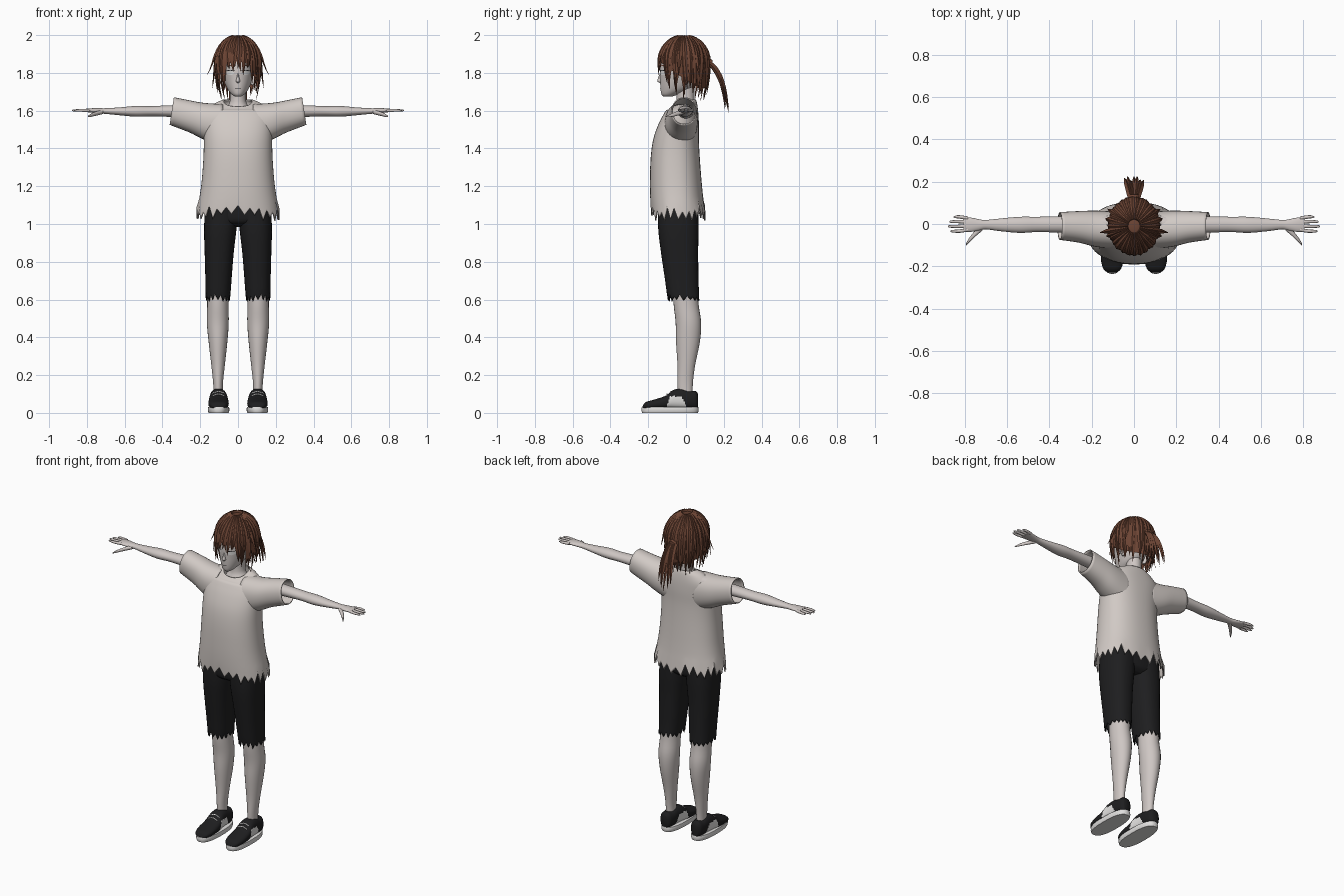
import bpy, bmesh, math, random
from mathutils import Vector

random.seed(4)
if "Cube" in bpy.data.objects:
    bpy.data.objects.remove(bpy.data.objects["Cube"])


def material(name, r, g, b):
    m = bpy.data.materials.new(name)
    m.use_nodes = True
    m.diffuse_color = (r, g, b, 1)
    bsdf = m.node_tree.nodes["Principled BSDF"]
    bsdf.inputs["Base Color"].default_value = (r, g, b, 1)
    bsdf.inputs["Roughness"].default_value = 0.9
    return m


SKIN = material("pale skin", 0.62, 0.57, 0.55)
CLOTH = material("off white cloth", 0.64, 0.59, 0.56)
BLACK = material("black cloth", 0.013, 0.013, 0.014)
HAIR = material("brown hair", 0.15, 0.058, 0.034)
WHITE = material("white", 0.75, 0.74, 0.73)


def finish(bm, name, mats, mirror=False, thick=0, rule=None, angle=50):
    bmesh.ops.recalc_face_normals(bm, faces=bm.faces)
    me = bpy.data.meshes.new(name)
    bm.to_mesh(me)
    bm.free()
    for m in mats:
        me.materials.append(m)
    if rule:
        for p in me.polygons:
            p.material_index = rule(p.center)
    me.shade_smooth()
    me.set_sharp_from_angle(angle=math.radians(angle))
    ob = bpy.data.objects.new(name, me)
    bpy.context.scene.collection.objects.link(ob)
    if mirror:
        ob.modifiers.new("Mirror", 'MIRROR')
    if thick:
        mod = ob.modifiers.new("Solidify", 'SOLIDIFY')
        mod.thickness = thick
        mod.offset = 0
    return ob


def smooth(rings, steps):
    """Catmull-Rom interpolation of ring parameters."""
    out = []
    last = len(rings) - 1
    for i in range(last):
        quad = [rings[max(0, min(last, i + k))] for k in (-1, 0, 1, 2)]
        for s in range(steps):
            t = s / steps
            out.append([b + 0.5 * t * (c - a + t * (2 * a - 5 * b + 4 * c - d
                        + t * (3 * (b - c) + d - a))) for a, b, c, d in zip(*quad)])
    return out + [list(rings[-1])]


def loft(name, axis, rings, mat, n=24, p=2.0, steps=4, caps=True, warp=None, jag=None, **kw):
    """Rings are (position on axis, low and high of the two other coordinates)."""
    bm = bmesh.new()
    teeth = []
    if jag:
        teeth = [random.uniform(0.5, 1) * jag if i % 2 else random.uniform(0, 0.25) * jag for i in range(n)]
    rows = []
    for s, a0, a1, b0, b1 in smooth(rings, steps):
        row = []
        for i in range(n):
            ang = math.tau * i / n
            c, d = math.cos(ang), math.sin(ang)
            a = (a0 + a1) / 2 + (a1 - a0) / 2 * math.copysign(abs(c) ** (2 / p), c)
            b = (b0 + b1) / 2 + (b1 - b0) / 2 * math.copysign(abs(d) ** (2 / p), d)
            v = Vector({'x': (s, a, b), 'y': (a, s, b), 'z': (a, b, s)}[axis])
            if teeth:
                v.z += teeth[i] * max(0, 1 - (s - rings[0][0]) / (jag * 1.4))
            if warp:
                v = warp(v)
            row.append(bm.verts.new(v))
        rows.append(row)
    for r, q in zip(rows, rows[1:]):
        for i in range(n):
            j = (i + 1) % n
            bm.faces.new((r[i], r[j], q[j], q[i]))
    if caps:
        bm.faces.new(rows[0])
        bm.faces.new(rows[-1])
    return finish(bm, name, mat if isinstance(mat, list) else [mat], **kw)


# Shirt with torn hem, dipped neckline and wide sleeves
def neckline(v):
    if v.z > 1.6 and v.y < 0:
        v.z += 0.5 * v.y * (v.z - 1.6) / 0.055
    if v.z < 1.1 and v.y < -0.1 and abs(v.x) < 0.13:
        v.z += 0.02 * (1.1 - v.z) / 0.08
    return v


loft("shirt_body", 'z', [
    (1.015, -.217, .217, -.182, .1), (1.12, -.204, .204, -.186, .09),
    (1.22, -.19, .19, -.188, .08), (1.35, -.18, .18, -.184, .07),
    (1.45, -.178, .178, -.17, .065), (1.53, -.18, .18, -.142, .065),
    (1.59, -.175, .175, -.11, .062), (1.635, -.125, .125, -.085, .056),
    (1.657, -.075, .075, -.072, .05)], CLOTH,
    n=52, p=2.3, caps=False, warp=neckline, jag=0.09, thick=0.006)


def slant(v):
    if v.x > 0.25:
        v.x -= (v.z - 1.6) * 0.15 * (v.x - 0.25) / 0.1
    return v


loft("shirt_sleeves", 'x', [
    (.08, -.115, .055, 1.41, 1.632), (.18, -.105, .06, 1.45, 1.638),
    (.26, -.085, .058, 1.49, 1.652), (.35, -.072, .053, 1.528, 1.668)],
    CLOTH, n=32, p=2.2, caps=False, warp=slant, mirror=True, thick=0.006)

# Arms and hands
loft("arms", 'x', [
    (.1, -.045, .04, 1.555, 1.635), (.36, -.04, .036, 1.567, 1.628),
    (.46, -.038, .034, 1.57, 1.624), (.54, -.042, .034, 1.568, 1.625),
    (.63, -.034, .026, 1.576, 1.617), (.7, -.025, .019, 1.583, 1.613),
    (.73, -.03, .022, 1.585, 1.613), (.77, -.037, .03, 1.589, 1.613),
    (.805, -.036, .032, 1.593, 1.61)], SKIN, mirror=True)
for k, (finger, tip) in enumerate([("index", .868), ("middle", .88), ("ring", .873), ("little", .852)]):
    y = -.027 + .018 * k
    e = y * 1.25
    loft(finger + "_fingers", 'x', [
        (.785, y - .009, y + .009, 1.593, 1.61), (.825, e - .008, e + .008, 1.594, 1.609),
        (tip - .01, e - .006, e + .006, 1.596, 1.607), (tip, e - .002, e + .002, 1.599, 1.603)],
        SKIN, n=10, mirror=True)
loft("thumbs", 'x', [
    (.715, -.03, .005, 1.582, 1.605), (.745, -.055, -.025, 1.575, 1.598),
    (.775, -.083, -.06, 1.568, 1.586), (.795, -.103, -.094, 1.565, 1.573)],
    SKIN, n=12, mirror=True)

# Legs and torn shorts
loft("lower_legs", 'z', [
    (.06, .078, .13, -.04, .035), (.15, .08, .131, -.045, .036),
    (.25, .07, .141, -.045, .048), (.38, .056, .156, -.053, .074),
    (.48, .049, .165, -.055, .08), (.58, .051, .163, -.066, .066),
    (.7, .05, .165, -.07, .06)], SKIN, mirror=True)
loft("shorts_legs", 'z', [
    (.59, .045, .168, -.094, .068), (.7, .037, .17, -.108, .064),
    (.85, .025, .174, -.13, .062), (.98, .01, .177, -.145, .064),
    (1.12, .0, .17, -.145, .06)], BLACK, n=32, p=2.4, caps=False, jag=0.04,
    mirror=True, thick=0.005)
loft("shorts_hips", 'z', [
    (.985, -.11, .11, -.09, .03), (1.01, -.165, .165, -.137, .058),
    (1.06, -.172, .172, -.145, .062), (1.13, -.165, .165, -.14, .06)], BLACK, n=32, p=2.4)


# Shoes: black toe, top and heel with a pale side panel
def panel(c):
    return 1 if -.115 + c.z * .35 < c.y < .015 - c.z * .4 and c.z < .088 else 0


loft("shoe_uppers", 'y', [
    (-.23, .085, .122, .022, .036), (-.213, .062, .144, .02, .057),
    (-.17, .05, .156, .02, .07), (-.11, .05, .156, .02, .09),
    (-.065, .056, .151, .02, .122), (-.02, .062, .147, .02, .128),
    (.02, .064, .145, .02, .116), (.05, .07, .14, .02, .116),
    (.064, .083, .127, .026, .1)], [BLACK, WHITE], n=40, p=2.5, steps=6, mirror=True, rule=panel)
loft("shoe_soles", 'z', [
    (0, .05, .156, -.232, .063), (.015, .045, .16, -.236, .067), (.03, .047, .158, -.234, .065)],
    WHITE, n=40, p=2.5, steps=2, mirror=True)
for y, z in ((-.1, .097), (-.08, .11)):
    loft("shoe_laces", 'x', [
        (.072, y - .004, y + .004, z - .012, z - .004), (.103, y - .004, y + .004, z - .001, z + .006),
        (.134, y - .004, y + .004, z - .012, z - .004)], WHITE, n=8, mirror=True)

# Neck, head, nose and ears
loft("neck", 'z', [
    (1.55, -.1, .1, -.09, .05), (1.61, -.066, .066, -.064, .045),
    (1.65, -.043, .043, -.05, .044), (1.74, -.042, .042, -.05, .044)], SKIN)
HEAD = [
    (1.674, -.016, .016, -.118, -.075), (1.687, -.034, .034, -.13, -.04),
    (1.715, -.056, .056, -.135, .03), (1.76, -.074, .074, -.137, .07),
    (1.82, -.086, .086, -.138, .09), (1.89, -.088, .088, -.128, .095),
    (1.945, -.065, .065, -.095, .07), (1.97, -.03, .03, -.05, .03)]
loft("head", 'z', HEAD, SKIN, n=36, steps=6)
loft("nose", 'z', [
    (1.747, -.004, .004, -.14, -.12), (1.756, -.011, .011, -.152, -.12),
    (1.775, -.007, .007, -.147, -.12), (1.805, -.004, .004, -.136, -.12)], SKIN, n=12)
loft("ears", 'z', [
    (1.735, .07, .08, -.012, .004), (1.755, .07, .095, -.016, .014),
    (1.785, .075, .103, -.014, .024), (1.8, .08, .092, -.004, .014)], SKIN, n=12, mirror=True)


def face_plate(name, x0, x1, z0, z1, mat, rise=0.0, mirror=True):
    """Thin pointed plate that follows the face."""
    bm = bmesh.new()
    dense = smooth(HEAD, 10)
    rows = []
    for i in range(9):
        t = i / 8
        x, h = x0 + (x1 - x0) * t, 0.15 + 0.85 * math.sin(math.pi * t)
        row = []
        for side in (-1, 1):
            z = (z0 + z1) / 2 + rise * t + side * h * (z1 - z0) / 2
            r = min(dense, key=lambda q: abs(q[0] - z))
            y = (r[3] + r[4]) / 2 - (r[4] - r[3]) / 2 * math.sqrt(1 - (x / r[2]) ** 2)
            row.append(bm.verts.new((x, y - .003, z)))
        rows.append(row)
    for (a, b), (c, d) in zip(rows, rows[1:]):
        bm.faces.new((a, c, d, b))
    finish(bm, name, [mat], mirror=mirror)


face_plate("eyes", .02, .062, 1.788, 1.812, WHITE)
face_plate("eyelashes", .017, .065, 1.808, 1.814, BLACK, .003)
face_plate("eyebrows", .018, .064, 1.834, 1.839, HAIR, .004)
face_plate("mouth", -.017, .017, 1.717, 1.72, BLACK, 0, False)


# Hair: a cap, overlapping pointed locks and a ponytail
def scalp(a, z):
    up = (z - 1.86) / .13
    r = math.sqrt(max(0, 1 - up * up)) if up > 0 else 1 - .25 * ((1.86 - z) / .2) ** 2
    nrm = Vector((math.sin(a) * r, -math.cos(a) * r, max(0, up))).normalized()
    return Vector((.113 * r * math.sin(a), -.01 - .128 * r * math.cos(a), z)), nrm, r


def strand(bm, sections):
    """Sections are (centre, side direction, outward direction, half width, half depth)."""
    rows = [[bm.verts.new(v) for v in (c - s * w, c + o * d, c + s * w, c - o * d)]
            for c, s, o, w, d in sections]
    for r, q in zip(rows, rows[1:]):
        for i in range(4):
            j = (i + 1) % 4
            bm.faces.new((r[i], r[j], q[j], q[i]))
    bm.faces.new(rows[0])
    bm.faces.new(rows[-1])


def lock(bm, a, end, w, flare=0.0, drift=0.0, lift=0.003):
    sections = []
    for i in range(11):
        t = i / 10
        ang = a + drift * t * t
        c, o, r = scalp(ang, 1.986 + (end - 1.986) * t ** 1.5)
        c = c + o * (lift + flare * t ** 4)
        s = Vector((math.cos(ang), math.sin(ang), 0))
        sections.append((c, s, o, w * (.25 + .75 * r) * (1 - t ** 4) + .0006, .008 * (1 - t ** 3) + .0006))
    strand(bm, sections)


cap = bmesh.new()
rows = []
for i in range(13):
    ring = []
    for k in range(36):
        a = math.tau * k / 36
        low = 1.72 + .14 * ((1 + math.cos(a)) / 2) ** 1.5
        ring.append(cap.verts.new(scalp(a, 1.989 + (low - 1.989) * (i / 12) ** 1.6)[0]))
    rows.append(ring)
for r, q in zip(rows, rows[1:]):
    for k in range(36):
        cap.faces.new((r[k], r[k - 1], q[k - 1], q[k]))
cap.faces.new(rows[0])
finish(cap, "hair_cap", [HAIR])

locks = bmesh.new()
for layer in range(2):
    for k in range(30):
        a = math.tau * (k + layer / 2) / 30 - math.pi
        front = abs(a)
        if front < .62:
            end = random.uniform(1.785, 1.835)
        elif front < 1.1:
            end = random.uniform(1.7, 1.77)
        else:
            end = random.uniform(1.645, 1.7) + layer * .04
        lock(locks, a, end, random.uniform(.014, .021), random.uniform(0, .012),
             random.uniform(-.15, .15), .002 + .004 * layer)
for side in (-1, 1):
    for a, end, flare in ((1.4, 1.79, .05), (1.25, 1.74, .03), (1.8, 1.72, .035), (2.1, 1.78, .03)):
        lock(locks, side * a, end, .013, flare, 0, .006)
finish(locks, "hair_locks", [HAIR], angle=40)

tail = bmesh.new()
for k in range(-3, 4):
    p0 = Vector((k * .004, .105, 1.86))
    p1 = Vector((k * .012, .19 + random.uniform(-.01, .01), 1.83))
    p2 = Vector((k * .015, .215 + random.uniform(-.012, .012), 1.59 + .015 * abs(k)))
    sections = []
    for i in range(11):
        t = i / 10
        c = p0 * (1 - t) ** 2 + p1 * 2 * t * (1 - t) + p2 * t * t
        d = ((p1 - p0) * (1 - t) + (p2 - p1) * t).normalized()
        sections.append((c, Vector((1, 0, 0)), Vector((0, -d.z, d.y)),
                         .012 * (1 - t ** 4) + .0006, .011 * (1 - t ** 3) + .0006))
    strand(tail, sections)
finish(tail, "ponytail", [HAIR], angle=40)
loft("hair_tie", 'y', [
    (.11, -.02, .02, 1.838, 1.878), (.125, -.024, .024, 1.832, 1.876),
    (.14, -.02, .02, 1.832, 1.868)], HAIR, n=14)
